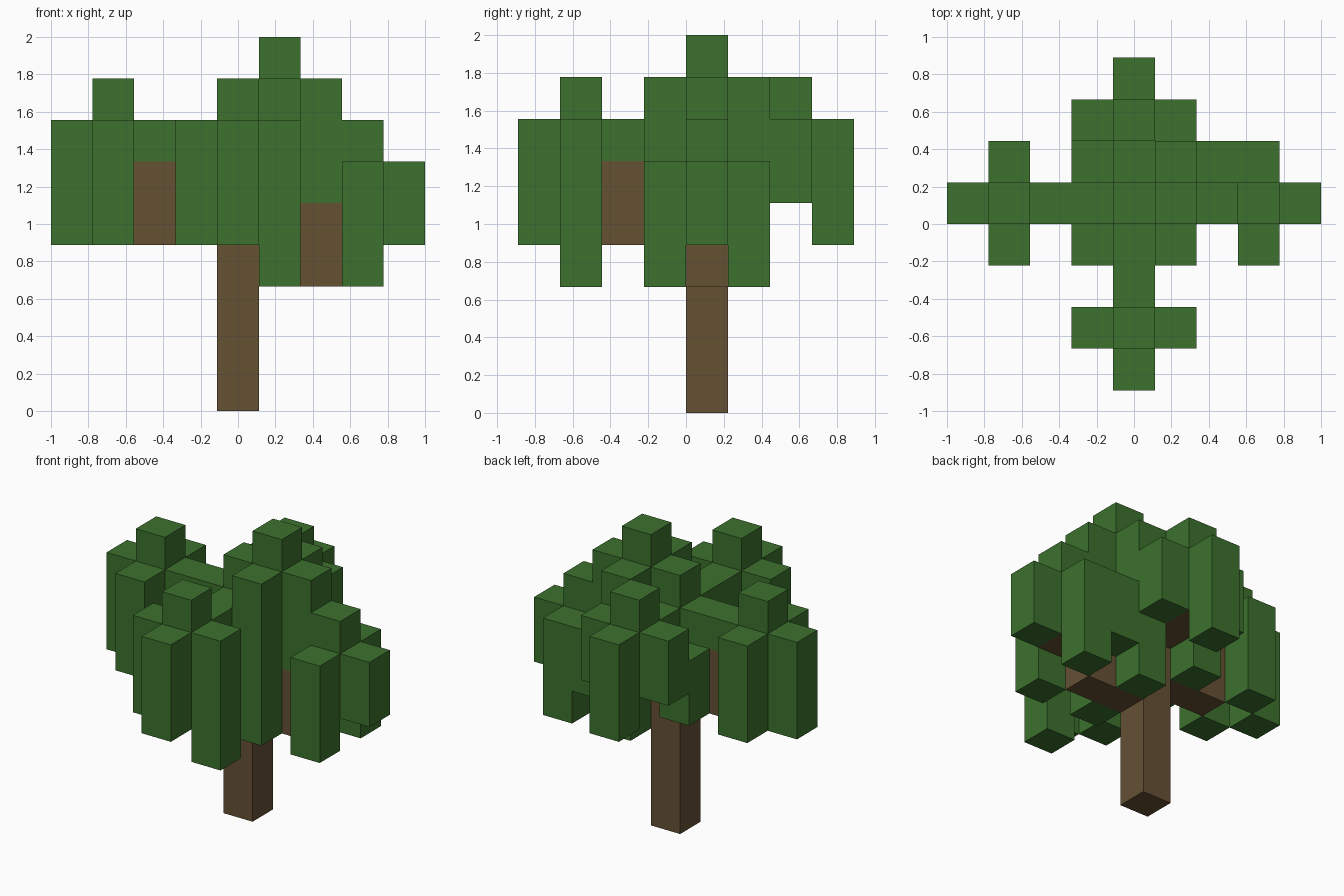
import bpy, bmesh
from mathutils import Vector

cube = bpy.data.objects.get("Cube")
if cube:
    bpy.data.objects.remove(cube, do_unlink=True)

U = 2 / 9          # edge of one block
DIRS = [Vector(d) for d in ((1, 0, 0), (-1, 0, 0), (0, 1, 0), (0, -1, 0), (0, 0, 1), (0, 0, -1))]
blocks = {}        # block position -> part name
part_material = {}


def material(name, color):
    m = bpy.data.materials.new(name)
    m.use_nodes = True
    m.diffuse_color = color
    m.node_tree.nodes["Principled BSDF"].inputs["Base Color"].default_value = color
    return m


bark = material("bark brown", (0.130, 0.082, 0.034, 1))
leaf = material("leaf green", (0.045, 0.165, 0.027, 1))


def column(part, mat, x, y, bottom, top):
    """Stack blocks in one grid cell from bottom to top."""
    part_material[part] = mat
    for z in range(bottom, top):
        blocks[(x, y, z)] = part


def cluster(part, x, y, core, arms):
    """Leafy crown: a raised core column with drooping columns around it."""
    column(part, leaf, x, y, *core)
    for dx, dy, bottom, top in arms:
        column(part, leaf, x + dx, y + dy, bottom, top)


def build(part):
    """Mesh the exposed sides of a part's blocks and merge flat areas."""
    bm = bmesh.new()
    for pos, owner in blocks.items():
        if owner != part:
            continue
        center = Vector(pos) + Vector((0, 0.5, 0.5))
        for n in DIRS:
            if tuple(int(c) for c in Vector(pos) + n) in blocks:
                continue
            s = Vector((n.y, n.z, n.x))
            t = n.cross(s)
            corners = [center + (n + a * s + b * t) / 2
                       for a, b in ((-1, -1), (1, -1), (1, 1), (-1, 1))]
            bm.faces.new([bm.verts.new(c * U) for c in corners])
    bmesh.ops.remove_doubles(bm, verts=bm.verts[:], dist=0.001)
    bmesh.ops.dissolve_limit(bm, angle_limit=0.01, verts=bm.verts[:], edges=bm.edges[:])
    mesh = bpy.data.meshes.new(part)
    bm.to_mesh(mesh)
    bm.free()
    mesh.materials.append(part_material[part])
    bpy.context.collection.objects.link(bpy.data.objects.new(part, mesh))


# Leaf clusters
cluster("left_leaves", 3, 0, (5, 7),
        [(1, 0, 4, 6), (0, 1, 3, 6), (0, -1, 3, 6), (-1, 1, 4, 6)])
cluster("right_leaves", -3, 0, (6, 8),
        [(-1, 0, 4, 7), (0, 1, 4, 7), (0, -1, 4, 7), (1, 0, 6, 7)])
cluster("front_leaves", 0, -3, (6, 8),
        [(0, -1, 4, 7), (1, 0, 3, 7), (-1, 0, 4, 7), (0, 1, 6, 7)])
cluster("back_leaves", 0, 2, (6, 8),
        [(0, 1, 4, 7), (1, 0, 5, 7), (-1, 0, 5, 7), (0, -1, 6, 7)])
cluster("top_leaves", 1, 0, (5, 9),
        [(1, 0, 5, 8), (0, 1, 3, 8), (0, -1, 3, 8), (-1, 0, 7, 8)])
cluster("inner_leaves", -1, 0, (5, 7),
        [(0, 1, 4, 6), (0, -1, 4, 6), (1, -1, 5, 7)])

# Trunk and stepped branches
column("trunk", bark, 0, 0, 0, 7)
column("left_branch", bark, 1, 0, 3, 5)
column("left_branch", bark, 2, 0, 3, 5)
column("left_branch", bark, 3, 0, 4, 5)
for part, dx, dy in (("right_branch", -1, 0), ("front_branch", 0, -1)):
    column(part, bark, dx, dy, 4, 5)
    column(part, bark, 2 * dx, 2 * dy, 4, 6)
    column(part, bark, 3 * dx, 3 * dy, 5, 6)
for y in (1, 2):
    column("back_branch", bark, 0, y, 5, 6)

for part in part_material:
    build(part)
